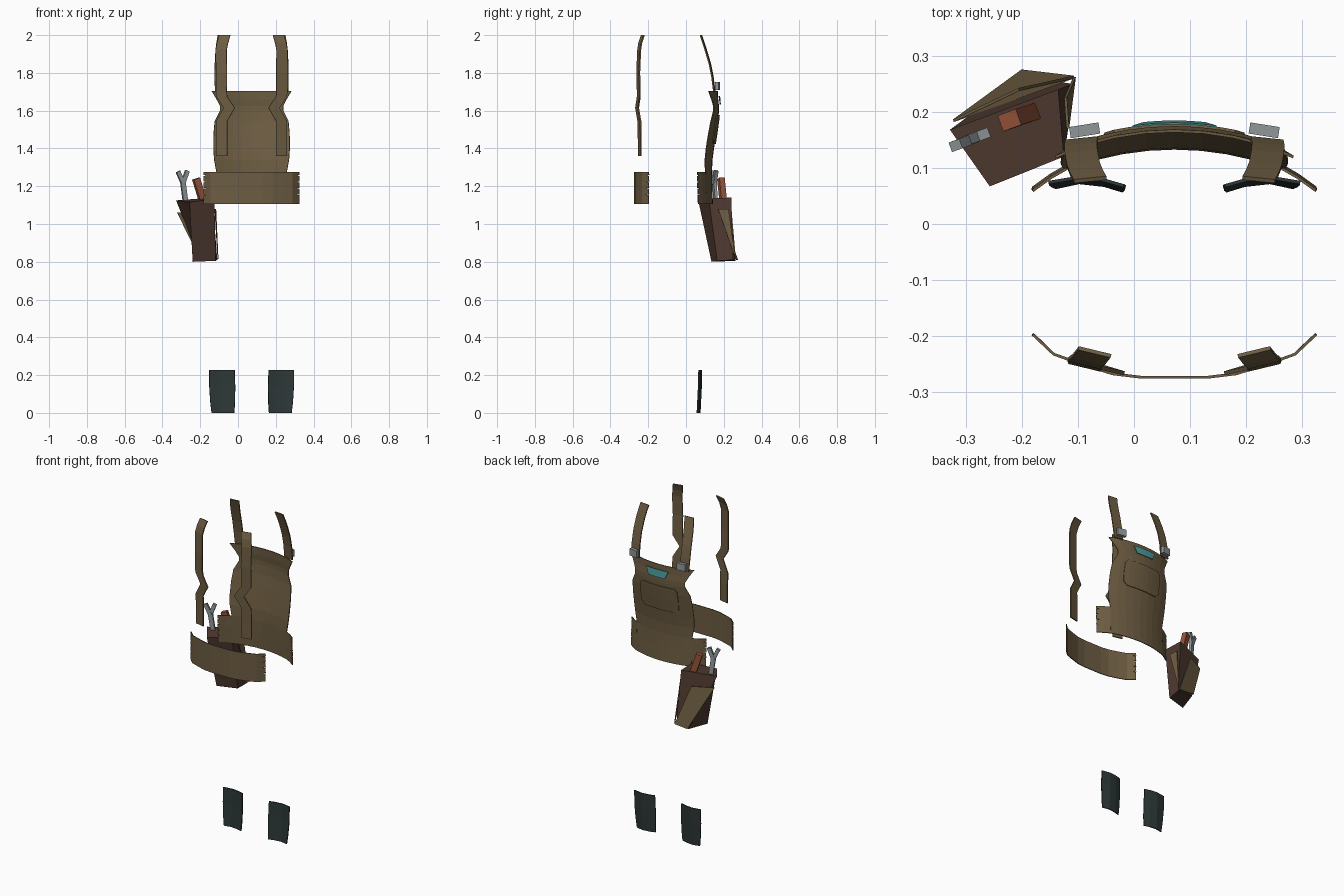
import bpy, bmesh, math
from mathutils import Vector, Matrix

if "Cube" in bpy.data.objects:
    bpy.data.objects.remove(bpy.data.objects["Cube"])

CX = 0.072  # symmetry plane of the garment


def mat(name, c):
    m = bpy.data.materials.new(name)
    m.diffuse_color = (*c, 1)
    m.use_nodes = True
    m.node_tree.nodes["Principled BSDF"].inputs["Base Color"].default_value = m.diffuse_color
    return m


KHAKI = mat("khaki canvas", (0.155, 0.11, 0.055))
BROWN = mat("brown leather", (0.078, 0.041, 0.029))
SLATE = mat("dark slate", (0.026, 0.038, 0.038))
STEEL = mat("steel", (0.28, 0.31, 0.32))
RED = mat("rust red", (0.30, 0.085, 0.04))
TEAL = mat("teal", (0.07, 0.32, 0.33))


def obj(name, verts, faces, m, thick=0):
    me = bpy.data.meshes.new(name)
    me.from_pydata([tuple(v) for v in verts], [], faces)
    bm = bmesh.new()
    bm.from_mesh(me)
    bmesh.ops.recalc_face_normals(bm, faces=bm.faces)
    bm.to_mesh(me)
    bm.free()
    me.materials.append(m)
    o = bpy.data.objects.new(name, me)
    bpy.context.collection.objects.link(o)
    if thick:
        s = o.modifiers.new("thickness", "SOLIDIFY")
        s.thickness = thick
        s.offset = 0
    return o


def sheet(name, rows, m, thick=0.005):
    n = len(rows[0])
    faces = [(r * n + c, r * n + c + 1, (r + 1) * n + c + 1, (r + 1) * n + c)
             for r in range(len(rows) - 1) for c in range(n - 1)]
    return obj(name, [p for r in rows for p in r], faces, m, thick)


def beam(name, a, b, w, d, m, spin=0):
    """Box running from a to b with section w x d."""
    a, b = Vector(a), Vector(b)
    q = (b - a).to_track_quat('Z', 'Y').to_matrix()
    ax = Matrix.Rotation(spin, 3, 'Z')
    z = (b - a).normalized()
    u = ax @ Vector((1, 0, 0))
    u = (u - z * u.dot(z)).normalized()
    v = z.cross(u)
    vs = [p + u * w / 2 * i + v * d / 2 * j for p in (a, b)
          for i, j in ((-1, -1), (1, -1), (1, 1), (-1, 1))]
    return obj(name, vs, HEX, m)


HEX = [(0, 1, 2, 3), (4, 5, 6, 7), (0, 1, 5, 4), (1, 2, 6, 5), (2, 3, 7, 6), (3, 0, 4, 7)]


def drop(d):
    d = abs(d)
    return 0.95 * d * d if d < 0.2 else 0.038 + 0.72 * (d - 0.2)


# Bib: half width and centre depth at each height
BIB = [(1.705, .212, .166), (1.66, .185, .168), (1.625, .167, .172), (1.60, .167, .172),
       (1.545, .195, .168), (1.48, .201, .158), (1.40, .202, .146), (1.34, .198, .138),
       (1.275, .186, .135), (1.19, .186, .137), (1.105, .186, .14)]


def front_y(d, z):
    for (z1, _, y1), (z0, _, y0) in zip(BIB, BIB[1:]):
        if z0 <= z <= z1:
            return y0 + (y1 - y0) * (z - z0) / (z1 - z0) - drop(d)
    return BIB[-1][2] - drop(d)


def front_panel(name, spec, m, off=0.0, cols=8, thick=0.005):
    rows = []
    for z, w in spec:
        ds = [w * (2 * i / cols - 1) for i in range(cols + 1)]
        rows.append([(CX + d, front_y(d, z) + off, z) for d in ds])
    return sheet(name, rows, m, thick)


front_panel("bib", [(z, w) for z, w, _ in BIB], KHAKI)
front_panel("chest_pocket", [(1.578, .108), (1.562, .124), (1.50, .127), (1.445, .124),
                             (1.425, .10)], KHAKI, 0.006)
front_panel("chest_badge", [(1.678, .075), (1.633, .055)], TEAL, 0.012, 4, 0.003)

# Frayed ends: notched heights shared by the waist tabs and the back belt
FRAY = []
for i in range(5):
    z = 1.275 - i * 0.034
    FRAY.append((z, .252))
    if i < 4:
        FRAY += [(z - .015, .253), (z - .018, .238), (z - .021, .252)]
FRAY[-1] = (1.105, .252)

for s, side in ((-1, "left"), (1, "right")):
    sheet(side + "_waist_tab",
          [[(CX + s * d, front_y(d, z), z) for d in (.186, .22, e)] for z, e in FRAY],
          KHAKI)

# Back belt
ARC = [(-1, 0), (.215, -.232), (.165, -.25), (.11, -.267), (.06, -.273)]
rows = []
for z, e in FRAY:
    half = [(e, -.197 - (.252 - e) * .9)] + ARC[1:]
    rows.append([(CX - d, y, z) for d, y in half] + [(CX + d, y, z) for d, y in half[::-1]])
sheet("back_belt", rows, KHAKI)

# Straps: (height, distance of centre line from symmetry plane, depth)
BACK = [(2.0, .142, -.228), (1.96, .153, -.242), (1.92, .161, -.248), (1.80, .159, -.253),
        (1.70, .160, -.25), (1.675, .158, -.25), (1.615, .118, -.259), (1.545, .158, -.247),
        (1.45, .158, -.245), (1.36, .158, -.245)]
FRONT = [(2.0, .150, .079), (1.96, .157, .092), (1.92, .162, .105), (1.85, .166, .126),
         (1.78, .167, .140), (1.70, .165, .150)]
for s, side in ((-1, "left"), (1, "right")):
    for label, path, t in (("back", BACK, .007), ("front", FRONT, -.003)):
        sheet(f"{side}_{label}_strap",
              [[(CX + s * (d + k * .029), y + k * t, z) for k in (-1, 0, 1)]
               for z, d, y in path], KHAKI, 0.007)
    # Buckle
    beam(side + "_buckle", (CX + s * .160, .167, 1.71), (CX + s * .160, .167, 1.752),
         .053, .02, STEEL, -s * math.radians(9))
    # Shin pad
    sheet(side + "_shin_pad",
          [[(CX + s * d, y + o, z) for d, y in
            ((a, .068), (.125, .078), (.17, .083), (b, .074))]
           for z, a, b, o in ((0, .092, .212, -.009), (.06, .088, .219, -.006),
                              (.14, .087, .224, -.002), (.228, .090, .224, 0))],
          SLATE, 0.006)

# Tool pouch, tapering to its base
obj("tool_pouch",
    [(-.24, .135, .80), (-.118, .165, .805), (-.110, .25, .81), (-.20, .262, .805),
     (-.257, .067, 1.115), (-.125, .12, 1.135), (-.135, .24, 1.14), (-.328, .168, 1.125)],
    HEX, BROWN)
# Canvas patch wrapped round the pouch
obj("pouch_patch",
    [(-.322, .184, 1.06), (-.205, .24, 1.06), (-.107, .262, .812), (-.20, .273, .81)],
    [(0, 1, 2, 3)], KHAKI, 0.005)
obj("pouch_side_patch",
    [(-.118, .17, 1.08), (-.122, .225, 1.08), (-.106, .262, .815)],
    [(0, 1, 2)], KHAKI, 0.005)

# Wrench
sp = math.radians(20)
beam("wrench_handle", (-.277, .158, 1.11), (-.292, .150, 1.225), .026, .016, STEEL, sp)
beam("wrench_outer_jaw", (-.289, .151, 1.212), (-.318, .140, 1.278), .022, .018, STEEL, sp)
beam("wrench_inner_jaw", (-.293, .151, 1.212), (-.268, .160, 1.282), .022, .018, STEEL, sp)

# Screwdriver grip
beam("screwdriver_grip", (-.185, .197, 1.12), (-.222, .185, 1.24), .036, .03, RED, sp)
